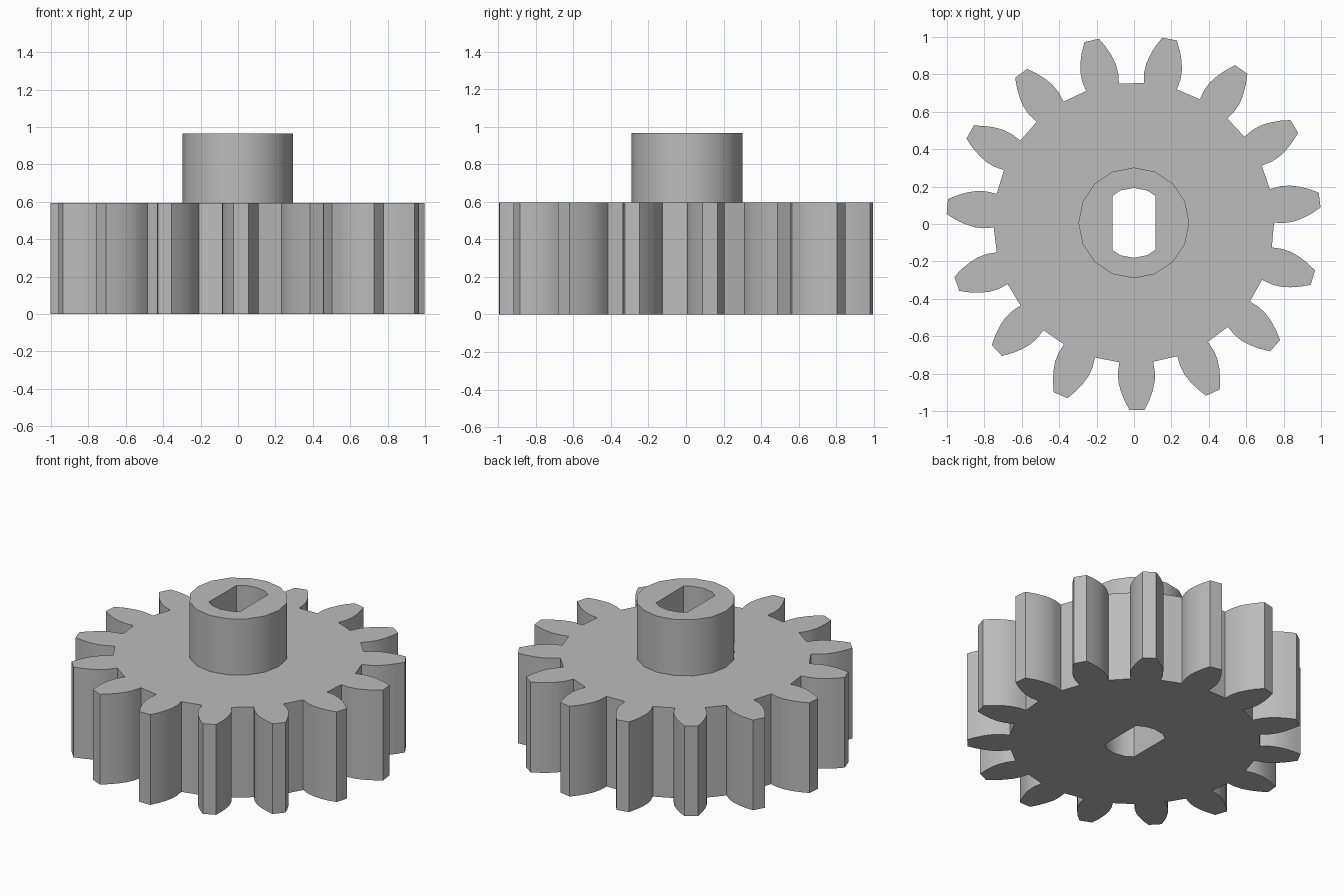
import bpy
import bmesh
from math import cos, sin, radians, tau
from mathutils import Matrix, Vector

old = bpy.data.objects.get("Cube")
if old:
    bpy.data.objects.remove(old, do_unlink=True)

TEETH = 15
GEAR_TOP, HUB_TOP = 0.595, 0.965
AXIS = Vector((-0.001, 0.006, 0))

grey = bpy.data.materials.new("plain_grey")
grey.use_nodes = True
colour = (0.5, 0.5, 0.5, 1)
grey.diffuse_color = colour
grey.node_tree.nodes["Principled BSDF"].inputs["Base Color"].default_value = colour


def prism(name, outlines, z0, z1):
    """Extrude an outer outline with a hole from z0 to z1."""
    bm = bmesh.new()
    edges = []
    for outline in outlines:
        verts = [bm.verts.new((p[0], p[1], z0)) for p in outline]
        edges += [bm.edges.new((a, b)) for a, b in zip(verts, verts[1:] + verts[:1])]
    bmesh.ops.triangle_fill(bm, edges=edges, use_beauty=True)
    result = bmesh.ops.extrude_face_region(bm, geom=bm.faces[:], use_keep_orig=True)
    top = [g for g in result["geom"] if isinstance(g, bmesh.types.BMVert)]
    bmesh.ops.translate(bm, verts=top, vec=(0, 0, z1 - z0))
    bmesh.ops.recalc_face_normals(bm, faces=bm.faces[:])
    mesh = bpy.data.meshes.new(name)
    bm.to_mesh(mesh)
    bm.free()
    mesh.materials.append(grey)
    obj = bpy.data.objects.new(name, mesh)
    obj.location = AXIS
    bpy.context.collection.objects.link(obj)
    bpy.ops.object.select_all(action="DESELECT")
    obj.select_set(True)
    bpy.context.view_layer.objects.active = obj
    bpy.ops.object.shade_smooth_by_angle(angle=radians(28))
    return obj


# Tooth flank: distance along the tooth axis, half width
flank = [(0.744, 0.09), (0.80, 0.099), (0.85, 0.097), (0.90, 0.085),
         (0.95, 0.066), (1.001, 0.04)]
tooth = [Vector((r, -w)) for r, w in flank] + [Vector((r, w)) for r, w in reversed(flank)]
gear_outline = []
for i in range(TEETH):
    turn = Matrix.Rotation(radians(7) + tau * i / TEETH, 2)
    gear_outline += [turn @ p for p in tooth]

# Round bore with two flat sides
arc = [(0.115, 0.144), (0.072, 0.173), (0, 0.187), (-0.072, 0.173), (-0.115, 0.144)]
bore = arc + [(-x, -y) for x, y in arc]

# Sixteen-sided hub
hub_outline = [(0.296 * cos(tau * i / 16), 0.296 * sin(tau * i / 16)) for i in range(16)]

prism("gear_wheel", [gear_outline, bore], 0, GEAR_TOP)
prism("hub", [hub_outline, bore], GEAR_TOP, HUB_TOP)
